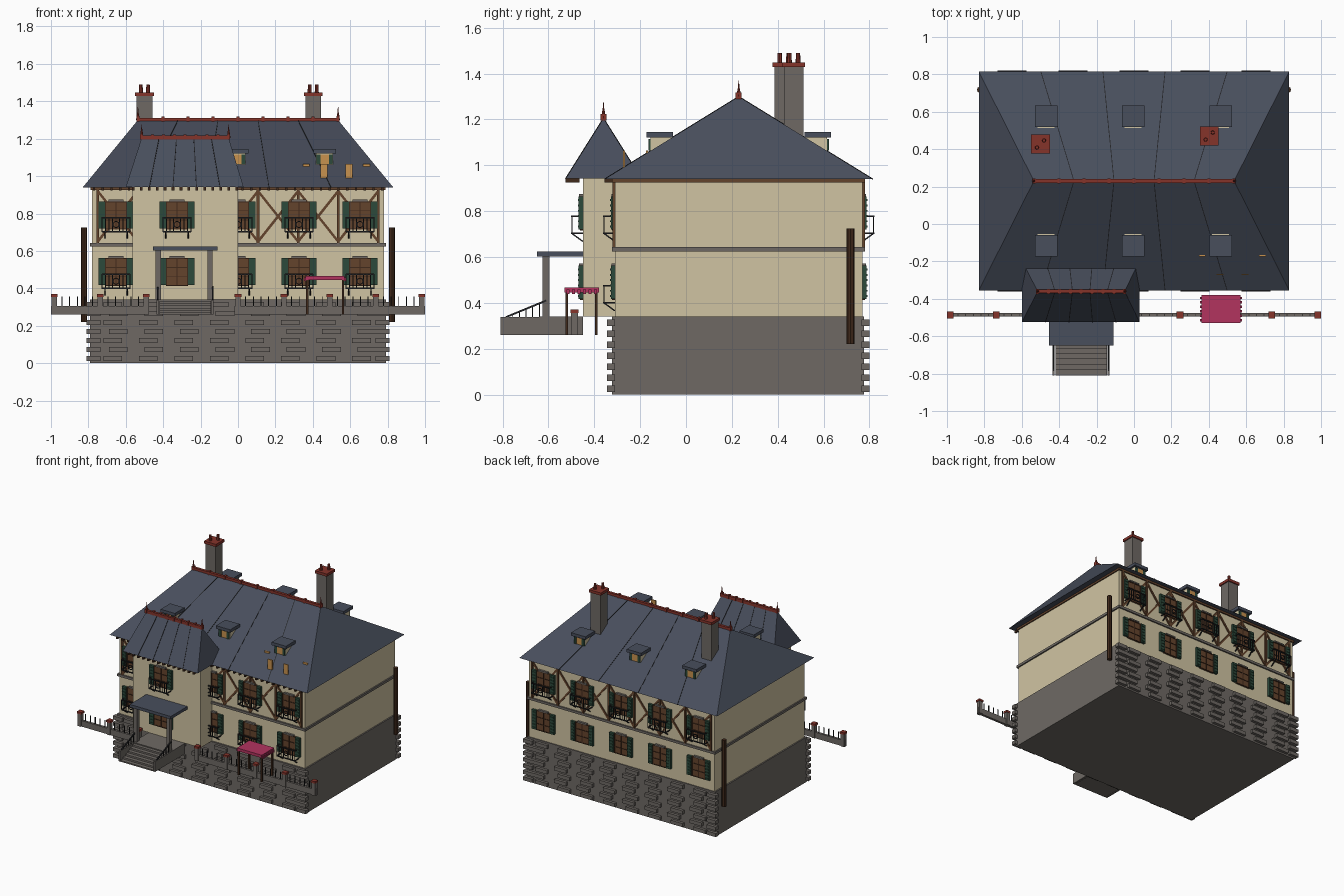
import bpy, bmesh
from math import sin, cos, pi
from mathutils import Vector, Matrix

if "Cube" in bpy.data.objects:
    bpy.data.objects.remove(bpy.data.objects["Cube"])


def material(name, hexcode):
    rgb = [int(hexcode[i:i + 2], 16) / 255 for i in (0, 2, 4)]
    lin = [c / 12.92 if c < 0.04 else ((c + 0.055) / 1.055) ** 2.4 for c in rgb]
    m = bpy.data.materials.new(name)
    m.use_nodes = True
    m.diffuse_color = (*lin, 1)
    m.node_tree.nodes["Principled BSDF"].inputs["Base Color"].default_value = (*lin, 1)
    return m


CREAM = material("cream plaster", "D0C4A2")
STONE = material("grey stone", "6E6964")
SLATE = material("blue slate", "484E5C")
RED = material("red tile", "85332A")
TIMBER = material("brown timber", "64432C")
DARK = material("dark brown wood", "40291B")
GREEN = material("shutter green", "2C4A3B")
IRON = material("black iron", "222326")
PINK = material("magenta cloth", "B2335F")
AMBER = material("amber wood", "C8924F")

parts = {}


def part(name, mat):
    return parts.setdefault(name, (bmesh.new(), mat))[0]


def box(name, mat, x0, x1, y0, y1, z0, z1):
    m = Matrix.Translation(((x0 + x1) / 2, (y0 + y1) / 2, (z0 + z1) / 2))
    m = m @ Matrix.Diagonal((abs(x1 - x0), abs(y1 - y0), abs(z1 - z0), 1))
    bmesh.ops.create_cube(part(name, mat), size=1, matrix=m)


def block(name, mat, x, y, w, d, z0, z1):
    box(name, mat, x - w / 2, x + w / 2, y - d / 2, y + d / 2, z0, z1)


def bar(name, mat, a, b, w):
    a, b = Vector(a), Vector(b)
    d = b - a
    m = Matrix.Translation((a + b) / 2) @ d.to_track_quat('Z', 'Y').to_matrix().to_4x4()
    bmesh.ops.create_cube(part(name, mat), size=1, matrix=m @ Matrix.Diagonal((w, w, d.length, 1)))


def cone(name, mat, x, y, z0, z1, r0, r1, n=8):
    bmesh.ops.create_cone(part(name, mat), cap_ends=True, segments=n, radius1=r0, radius2=r1,
                          depth=z1 - z0, matrix=Matrix.Translation((x, y, (z0 + z1) / 2)))


def hip_roof(name, x0, x1, y0, y1, z0, rx0, rx1, z1, seams):
    # hipped slate roof with ridge tiles, finials and seam ribs
    bm, ym = part(name, SLATE), (y0 + y1) / 2
    v = [bm.verts.new(c) for c in ((x0, y0, z0), (x1, y0, z0), (x1, y1, z0), (x0, y1, z0),
                                   (rx0, ym, z1), (rx1, ym, z1))]
    for f in ((3, 2, 1, 0), (0, 1, 5, 4), (1, 2, 5), (2, 3, 4, 5), (3, 0, 4)):
        bm.faces.new([v[i] for i in f])
    for i in range(1, seams):
        t = i / seams
        for y in (y0, y1):
            bar(name + "_seams", IRON, (x0 + (x1 - x0) * t, y, z0),
                (rx0 + (rx1 - rx0) * t, ym, z1), 0.004)
    box(name + "_ridge", RED, rx0, rx1, ym - 0.01, ym + 0.01, z1 - 0.01, z1 + 0.012)
    n = 2 * seams - 2
    for i in range(n + 1):
        block(name + "_ridge", RED, rx0 + (rx1 - rx0) * i / n, ym, 0.016, 0.026, z1 - 0.01, z1 + 0.018)
    for x in (rx0, rx1):
        cone(name + "_finials", RED, x, ym, z1, z1 + 0.035, 0.01, 0.005)
        cone(name + "_finials", RED, x, ym, z1 + 0.035, z1 + 0.07, 0.004, 0.001)


def window(x, y, s, z):
    # frame, panes, shutters and lintel on a wall whose outward direction is s
    box("window_panes", TIMBER, x - 0.058, x + 0.058, y, y + s * 0.008, z, z + 0.15)
    for dx in (-0.056, 0, 0.056):
        block("window_bars", DARK, x + dx, y + s * 0.006, 0.006, 0.012, z, z + 0.15)
    for dz in (0.003, 0.05, 0.1, 0.147):
        block("window_bars", DARK, x, y + s * 0.006, 0.116, 0.012, z + dz - 0.002, z + dz + 0.002)
    for side in (-1, 1):
        block("shutters", GREEN, x + side * 0.076, y + s * 0.009, 0.036, 0.018, z + 0.005, z + 0.15)
        for k in range(6):
            block("shutters", GREEN, x + side * 0.076, y + s * 0.01, 0.026, 0.024,
                  z + 0.014 + k * 0.023, z + 0.022 + k * 0.023)
    block("lintels", STONE, x, y + s * 0.008, 0.08, 0.016, z + 0.15, z + 0.16)


def balcony(x, y, s, z):
    # iron railing with ring ornament and brackets
    n, yf = "balcony_railings", y + s * 0.048
    for h in (0.0, 0.075):
        bar(n, IRON, (x - 0.075, yf, z + h), (x + 0.075, yf, z + h), 0.007)
        for e in (-0.075, 0.075):
            bar(n, IRON, (x + e, y, z + h), (x + e, yf, z + h), 0.006)
    for k in range(9):
        dx = -0.075 + k * 0.15 / 8
        if k != 4:
            bar(n, IRON, (x + dx, yf, z), (x + dx, yf, z + 0.075), 0.004)
    ring = [(x + 0.017 * cos(i * pi / 4), yf, z + 0.038 + 0.017 * sin(i * pi / 4)) for i in range(9)]
    for a, b in zip(ring, ring[1:]):
        bar(n, IRON, a, b, 0.005)
    for e in (-0.06, 0.06):
        bar(n, IRON, (x + e, yf, z), (x + e, y, z - 0.035), 0.006)


# Main body and projecting wing
box("foundation", STONE, -0.79, 0.79, -0.323, 0.777, 0, 0.34)
box("main_walls", CREAM, -0.78, 0.78, -0.31, 0.77, 0.34, 0.945)
box("wing_walls", CREAM, -0.565, 0.0, -0.45, -0.2, 0.34, 0.95)
box("stone_belt", STONE, -0.79, 0.79, -0.322, 0.78, 0.625, 0.643)
box("eaves_band", TIMBER, -0.788, 0.788, -0.322, 0.78, 0.926, 0.942)

# Raised foundation stones in staggered rows
for i in range(7):
    z = 0.012 + 0.048 * i
    for y0, y1 in ((-0.345, -0.31), (0.765, 0.8)):
        for side in (-1, 1):
            block("foundation_stones", STONE, side * 0.772, (y0 + y1) / 2, 0.076, y1 - y0, z, z + 0.027)
        for k in range(8):
            x = -0.67 + k * 0.19 + (i % 2) * 0.03
            block("foundation_stones", STONE, x, (y0 + y1) / 2, 0.1, y1 - y0 - 0.004, z, z + 0.027)

# Roofs and rafter ends
hip_roof("main_roof", -0.83, 0.83, -0.355, 0.815, 0.94, -0.535, 0.535, 1.3, 4 + 1)
hip_roof("wing_roof", -0.6, 0.03, -0.525, -0.195, 0.942, -0.515, -0.05, 1.205, 5)
for k in range(14):
    block("wing_rafters", DARK, -0.56 + k * 0.0425, -0.495, 0.014, 0.06, 0.924, 0.942)
for k in range(34):
    block("main_rafters", DARK, -0.77 + k * 0.0467, -0.33, 0.012, 0.05, 0.924, 0.94)

# Half-timbering on the upper floor
for y in (-0.31, 0.77):
    for k in range(8):
        x = -0.75 + k * 1.5 / 7
        block("timber_frame", TIMBER, x, y, 0.014, 0.02, 0.64, 0.93)
        if k < 7:
            x2 = x + 1.5 / 7
            bar("timber_frame", TIMBER, (x, y, 0.65), (x2, y, 0.92), 0.014)
            bar("timber_frame", TIMBER, (x, y, 0.92), (x2, y, 0.65), 0.013)

# Windows and balconies
for k in range(-2, 3):
    x = k * 0.326
    for z in (0.412, 0.715):
        window(x, 0.77, 1, z)
        y = -0.45 if k == -1 else -0.31
        window(x, y, -1, z)
        if k != -1 or z > 0.6:
            balcony(x, y, -1, z - 0.012)
    balcony(x, 0.77, 1, 0.703)

# Dormers on both slopes
for x in (-0.47, -0.005, 0.463):
    for s in (-1, 1):
        yf = 0.23 + s * 0.385
        box("dormer_walls", CREAM, x - 0.045, x + 0.045, yf, yf - s * 0.13, 1.03, 1.125)
        block("dormer_caps", SLATE, x, 0.23 + s * 0.345, 0.12, 0.115, 1.122, 1.145)
        block("dormer_windows", AMBER, x, yf, 0.045, 0.012, 1.065, 1.115)
        for e in (-0.033, 0.033):
            block("dormer_shutters", GREEN, x + e, yf, 0.02, 0.016, 1.065, 1.115)

# Upright boards on the front slope
for x, y in ((0.365, -0.17), (0.46, -0.27), (0.594, -0.27), (0.686, -0.17)):
    block("roof_boards", AMBER, x, y, 0.037, 0.008, 0.985, 1.065)

# Chimneys
for x, y in ((-0.5, 0.428), (0.402, 0.47)):
    block("chimney_stacks", STONE, x, y, 0.084, 0.084, 1.05, 1.43)
    block("chimney_caps", RED, x, y, 0.1, 0.1, 1.428, 1.448)
    for e in (-0.019, 0.019):
        cone("chimney_pots", RED, x + e, y + e, 1.445, 1.49, 0.011, 0.009)

# Corner pipes
for x in (-0.823, 0.823):
    cone("corner_pipes", DARK, x, 0.718, 0.22, 0.725, 0.017, 0.017)

# Front garden wall with pillars and railings
for x0, x1 in ((-1.0, -0.48), (-0.02, 1.0)):
    box("garden_wall", STONE, x0, x1, -0.495, -0.477, 0.26, 0.305)
for k in (-4, -3, -2, 0, 1, 2, 3, 4):
    x = k * 0.2455
    block("garden_pillars", STONE, x, -0.486, 0.028, 0.03, 0.26, 0.358)
    block("pillar_caps", RED, x, -0.486, 0.036, 0.036, 0.355, 0.37)
    if k not in (-2, 4):
        for j in range(1, 6):
            block("garden_railings", IRON, x + j * 0.041, -0.486, 0.005, 0.005, 0.3, 0.357)

# Entrance steps and landing
box("landing", STONE, -0.435, -0.13, -0.64, -0.45, 0.26, 0.34)
for k in range(6):
    box("steps", STONE, -0.42, -0.145, -0.81 + k * 0.029, -0.63, 0.26, 0.27 + k * 0.0125)
for x in (-0.43, -0.136):
    block("step_cheeks", STONE, x, -0.725, 0.012, 0.17, 0.26, 0.338)
    bar("step_handrails", IRON, (x, -0.785, 0.338), (x, -0.61, 0.41), 0.008)
    for k in range(1, 6):
        y = -0.785 + k * 0.029
        block("step_handrails", IRON, x, y, 0.004, 0.004, 0.33, 0.338 + k * 0.012)

# Porch canopy
for x in (-0.427, -0.15):
    block("porch_posts", STONE, x, -0.61, 0.028, 0.03, 0.34, 0.61)
box("porch_canopy", SLATE, -0.455, -0.11, -0.65, -0.45, 0.603, 0.625)

# Cloth awning on legs
box("awning_cloth", PINK, 0.362, 0.57, -0.53, -0.38, 0.445, 0.467)
for x in (0.362, 0.57):
    for k in range(6):
        block("awning_edge", PINK, x, -0.515 + k * 0.024, 0.016, 0.012, 0.438, 0.458)
for x in (0.37, 0.562):
    for y in (-0.52, -0.392):
        block("awning_legs", DARK, x, y, 0.012, 0.012, 0.26, 0.447)

# Turn every part into an object
for name, (bm, mat) in parts.items():
    bmesh.ops.recalc_face_normals(bm, faces=bm.faces)
    mesh = bpy.data.meshes.new(name)
    bm.to_mesh(mesh)
    bm.free()
    mesh.materials.append(mat)
    bpy.context.collection.objects.link(bpy.data.objects.new(name, mesh))
